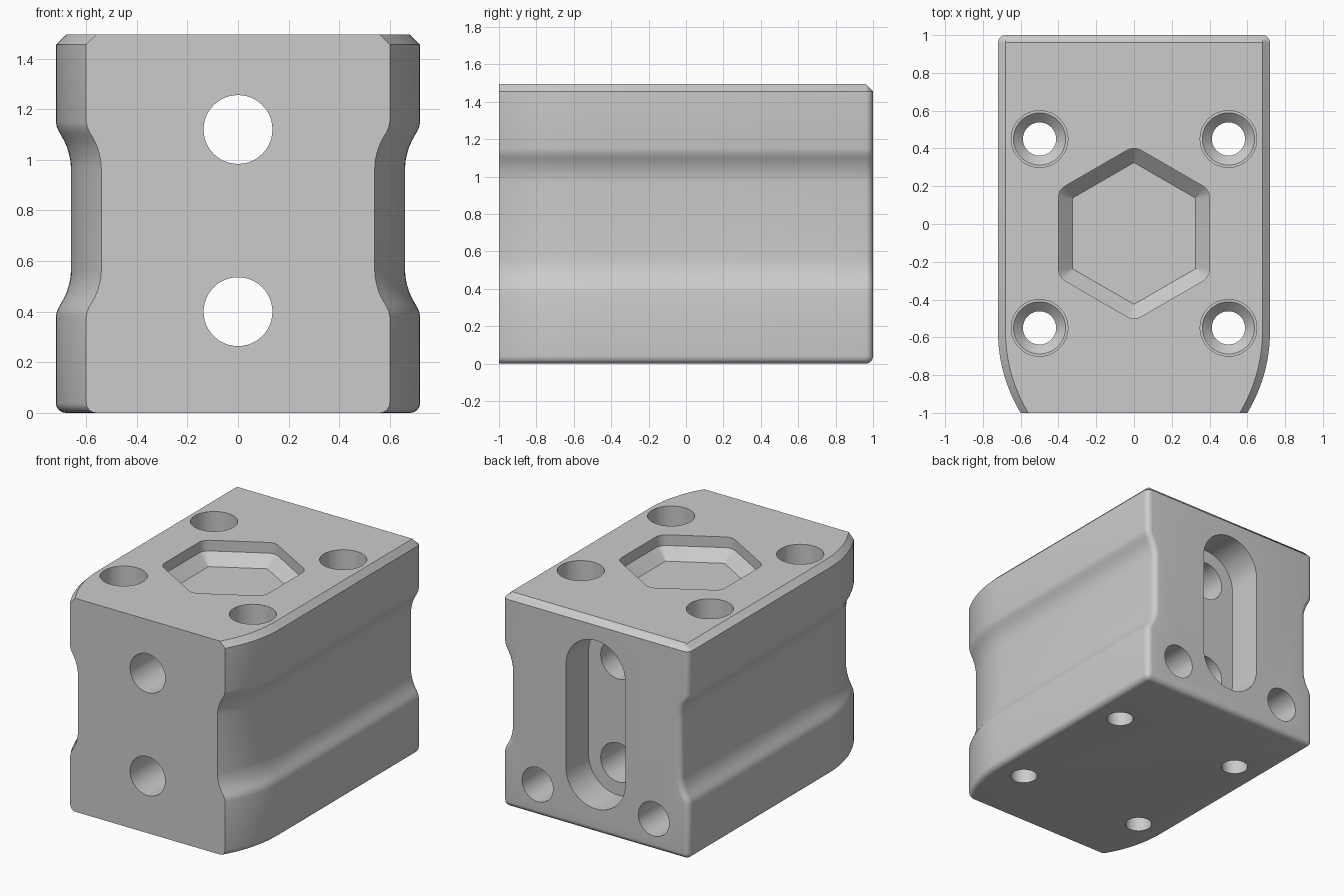
import bpy, bmesh, math
from mathutils import Matrix

if "Cube" in bpy.data.objects:
    bpy.data.objects.remove(bpy.data.objects["Cube"])

H, W, R = 1.495, 0.72, 0.04      # height, half width, edge size
grey = bpy.data.materials.new("grey")
grey.diffuse_color = (0.6, 0.6, 0.6, 1)
grey.use_nodes = True
grey.node_tree.nodes["Principled BSDF"].inputs["Base Color"].default_value = grey.diffuse_color


def loft(name, rings):
    """Skin a list of closed rings of equal length and cap both ends."""
    bm = bmesh.new()
    vs = [[bm.verts.new(p) for p in r] for r in rings]
    n = len(vs[0])
    for a, b in zip(vs, vs[1:]):
        for i in range(n):
            j = (i + 1) % n
            bm.faces.new((a[i], a[j], b[j], b[i]))
    bm.faces.new(vs[0])
    bm.faces.new(vs[-1])
    bmesh.ops.remove_doubles(bm, verts=bm.verts, dist=1e-5)
    bmesh.ops.recalc_face_normals(bm, faces=bm.faces)
    me = bpy.data.meshes.new(name)
    bm.to_mesh(me)
    bm.free()
    me.materials.append(grey)
    ob = bpy.data.objects.new(name, me)
    bpy.context.collection.objects.link(ob)
    return ob


def lathe(name, prof, loc, along_y=False):
    """Round cutter from (radius, height) pairs, upright or lying along y."""
    rings = [[(r * math.cos(2 * math.pi * i / 48), r * math.sin(2 * math.pi * i / 48), h)
              for i in range(48)] for r, h in prof]
    ob = loft(name, rings)
    m = Matrix.Translation(loc)
    if along_y:
        m = m @ Matrix.Rotation(-math.pi / 2, 4, 'X')
    ob.data.transform(m)
    return ob


# Side profile: S-curves into a shallow waist, mirrored about z = 0.765
waist = [(0.0, 0.385), (0.004, 0.365), (0.012, 0.347), (0.022, 0.33), (0.034, 0.308),
         (0.044, 0.285), (0.052, 0.258), (0.058, 0.23), (0.06, 0.2)]
groove = [(d, 0.765 - z) for d, z in waist] + [(d, 0.765 + z) for d, z in reversed(waist)]


def section(y, taper, t):
    """Body cross-section; t runs 0..90 degrees through the back edge rounding."""
    c, s = R * math.cos(t), R * math.sin(t)
    core = W - taper - R
    half = []
    for k in range(7):
        a = math.pi / 2 * (1 - k / 6)
        half.append((core + c * math.cos(a), R - c * math.sin(a)))
    half += [(core + c - d, z) for d, z in groove]
    half += [(core + c, H - R), (core, H - s)]
    return [(x, y, z) for x, z in half] + [(-x, y, z) for x, z in reversed(half)]


# Body: narrowing arc at the front, straight run, rounded back edge
rad, ang = 0.83, math.radians(31.2)
rings = []
for k in range(13):
    a = ang * (1 - k / 12)
    rings.append(section(-1 + rad * (math.sin(ang) - math.sin(a)), rad * (1 - math.cos(a)), 0))
for k in range(7):
    t = math.pi / 2 * k / 6
    rings.append(section(1 - R + R * math.sin(t), 0, t))
body = loft("block_body", rings)

cutters = []
# Counterbored vertical screw holes
for x in (-0.5, 0.5):
    for y in (0.45, -0.55):
        cutters.append(lathe("screw_hole", [(0.088, -0.1), (0.088, 0.94), (0.138, 0.99),
                                            (0.15, 0.99), (0.15, 1.6)], (x, y, 0)))
# Front through holes
for z in (0.40, 1.12):
    cutters.append(lathe("front_hole", [(0.136, 0), (0.136, 2.0)], (0, -1.1, z), True))
# Blind holes in the back
for x in (-0.45, 0.45):
    cutters.append(lathe("back_hole", [(0.12, 0), (0.12, 0.5)], (x, 0.6, 0.22), True))

# Back slot with rounded ends
outline = []
for k in range(50):
    a = math.pi * (k % 25) / 24 + (math.pi if k >= 25 else 0)
    outline.append((0.23 * math.cos(a), 0.23 * math.sin(a) + (1.12 if k < 25 else 0.40)))
cutters.append(loft("back_slot", [[(x, y, z) for x, z in outline] for y in (0.75, 1.1)]))


# Hexagonal pocket: straight rim, then a slope to the sharp-cornered floor
def hexagon(r, z):
    pts = []
    for i in range(6):
        a = math.pi / 2 + i * math.pi / 3
        for k in range(7):
            b = a + math.pi / 3 * (k / 6 - 0.5)
            pts.append((0.374 * math.cos(a) + r * math.cos(b),
                        -0.05 + 0.374 * math.sin(a) + r * math.sin(b), z))
    return pts


cutters.append(loft("hex_pocket", [hexagon(0.001, H - 0.15), hexagon(0.076, H - 0.075),
                                   hexagon(0.076, H + 0.1)]))

# Cut everything, bake the result and drop the cutters
for c in cutters:
    m = body.modifiers.new(c.name, 'BOOLEAN')
    m.operation, m.solver, m.object = 'DIFFERENCE', 'EXACT', c
dg = bpy.context.evaluated_depsgraph_get()
mesh = bpy.data.meshes.new_from_object(body.evaluated_get(dg))
body.modifiers.clear()
body.data = mesh
for c in cutters:
    bpy.data.objects.remove(c)

mesh.materials.clear()
mesh.materials.append(grey)
for p in mesh.polygons:
    p.use_smooth = True
    p.material_index = 0
mesh.set_sharp_from_angle(angle=math.radians(28))
